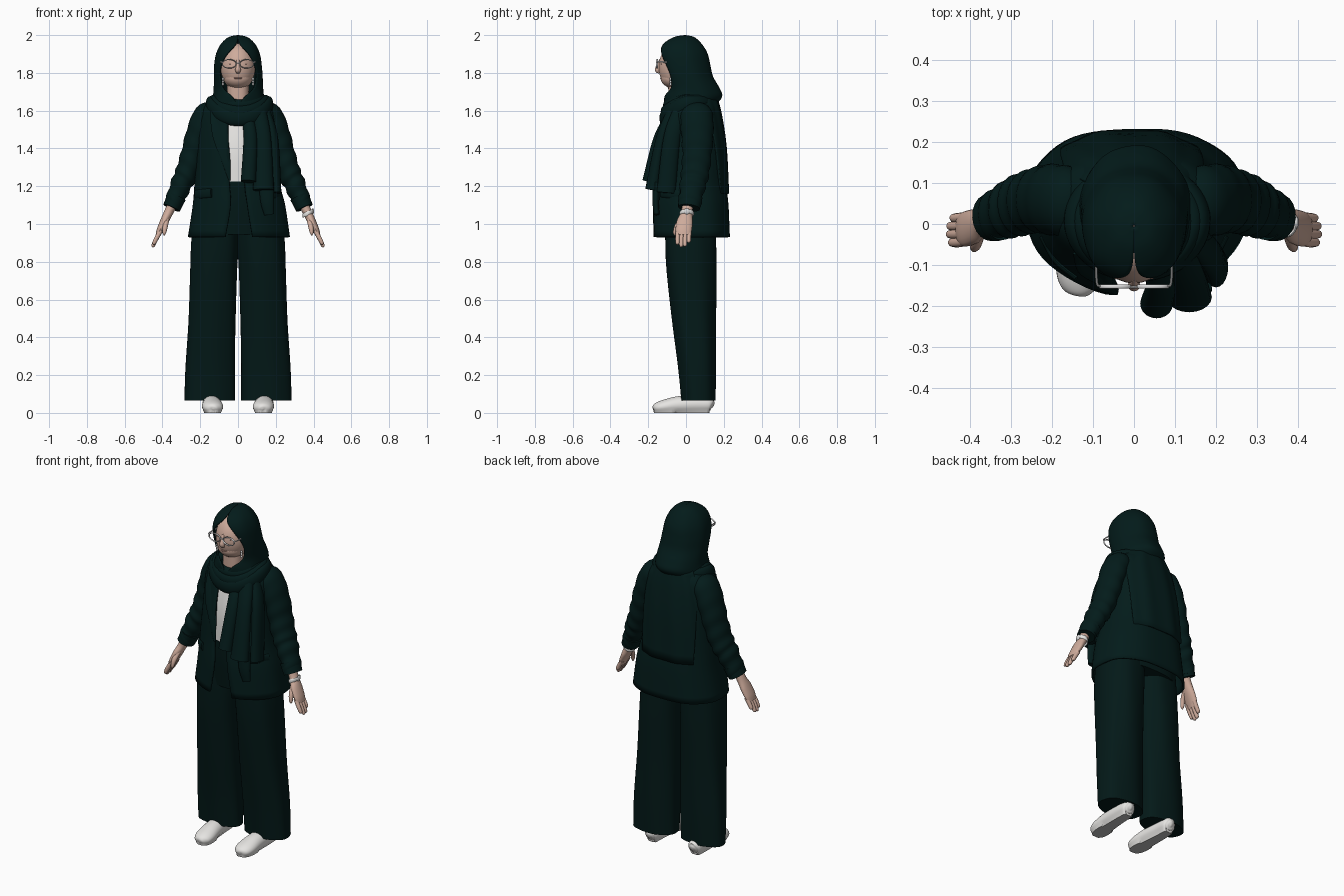
import bpy, bmesh, math
from mathutils import Vector

if "Cube" in bpy.data.objects:
    bpy.data.objects.remove(bpy.data.objects["Cube"], do_unlink=True)

X, Y, Z = Vector((1, 0, 0)), Vector((0, 1, 0)), Vector((0, 0, 1))


def material(name, *rgb):
    mat = bpy.data.materials.new(name)
    mat.use_nodes = True
    mat.diffuse_color = (*rgb, 1)
    mat.node_tree.nodes["Principled BSDF"].inputs["Base Color"].default_value = (*rgb, 1)
    return mat


GREEN = material("deep green cloth", .001, .011, .0105)
TROUSER = material("dark green trouser cloth", .001, .0095, .009)
SKIN = material("skin", .62, .41, .33)
LIP = material("lips", .5, .28, .23)
WHITE = material("white", .79, .78, .76)
SOLE = material("grey sole", .5, .5, .49)
SILVER = material("silver", .72, .72, .72)
BROW = material("eye shadow brown", .34, .2, .16)


def finish(bm, name, mat, thickness=0):
    bmesh.ops.recalc_face_normals(bm, faces=bm.faces)
    mesh = bpy.data.meshes.new(name)
    bm.to_mesh(mesh)
    bm.free()
    mesh.materials.append(mat)
    obj = bpy.data.objects.new(name, mesh)
    bpy.context.collection.objects.link(obj)
    if thickness:
        solid = obj.modifiers.new("thickness", "SOLIDIFY")
        solid.thickness, solid.offset = thickness, 0
    return obj


def spline(keys, steps):
    """Smooth curve through key tuples of any length."""
    k = [Vector(key) for key in keys]
    k = [k[0] * 2 - k[1]] + k + [k[-1] * 2 - k[-2]]
    out = []
    for a, b, c, d in zip(k, k[1:], k[2:], k[3:]):
        for i in range(steps):
            t = i / steps
            out.append(b + (c - a) * (t / 2) + (a * 2 - b * 5 + c * 4 - d) * (t * t / 2)
                       + (b * 3 - a - c * 3 + d) * (t ** 3 / 2))
    return out + [k[-2]]


def skin_rings(rings, wrap, closed=False, caps=False):
    """Join rows of points into a surface."""
    bm = bmesh.new()
    rows = [[bm.verts.new(p) for p in ring] for ring in rings]
    n = len(rows[0])
    for a, b in zip(rows, rows[1:] + rows[:1] if closed else rows[1:]):
        for i in range(n if wrap else n - 1):
            j = (i + 1) % n
            bm.faces.new((a[i], a[j], b[j], b[i]))
    if caps:
        bm.faces.new(rows[0])
        bm.faces.new(rows[-1])
    return bm


def loft(name, mat, keys, thickness=0, ripple=0, folds=9, front=.8, back=.8, steps=5, n=56):
    """Stacked ovals (cx, cy, z, rx, ry[, gap]); gap is the half angle left open in front."""
    opened = len(keys[0]) > 5
    rings = []
    for ring in spline(keys, steps):
        cx, cy, z, rx, ry = ring[:5]
        gap = max(ring[5], 0) if opened else 0
        row = []
        for i in range(n + 1 if opened else n):
            t = gap + (math.tau - 2 * gap) * i / n
            s, c = math.sin(t), math.cos(t)
            f = 1 + ripple * math.sin(folds * t + 4 * z)
            power = front if c > 0 else back
            row.append((cx + rx * f * math.copysign(abs(s) ** power, s),
                        cy - ry * f * math.copysign(abs(c) ** power, c), z))
        rings.append(row)
    return finish(skin_rings(rings, not opened, caps=not opened), name, mat, thickness)


def tube(name, mat, keys, ref, side=1, closed=False, wrinkle=0, steps=6, n=20):
    """Oval tube along (x, y, z, a, b); a lies along ref, b across it."""
    path = [Vector(k) for k in keys] if closed else spline(keys, steps)
    rings, count = [], len(path)
    for i, p in enumerate(path):
        nxt = path[(i + 1) % count] if closed else path[min(i + 1, count - 1)]
        prv = path[i - 1] if closed else path[max(i - 1, 0)]
        tan = (Vector(nxt[:3]) - Vector(prv[:3])).normalized()
        u = (ref - tan * ref.dot(tan)).normalized()
        v = tan.cross(u)
        row = []
        for j in range(n):
            t = math.tau * j / n
            f = 1 + wrinkle * i / count * math.sin(i * 1.3 + math.sin(t) * 1.5)
            q = Vector(p[:3]) + (u * p[3] * math.cos(t) + v * p[4] * math.sin(t)) * f
            row.append((side * q.x, q.y, q.z))
        rings.append(row)
    return finish(skin_rings(rings, True, closed, not closed), name, mat)


def ball(name, mat, place, size):
    bm = bmesh.new()
    bmesh.ops.create_uvsphere(bm, u_segments=32, v_segments=20, radius=1)
    for v in bm.verts:
        v.co = [c + k * r for c, k, r in zip(place, v.co, size)]
    return finish(bm, name, mat)


# Head and face
ball("head", SKIN, (0, -.045, 1.83), (.092, .1, .125))
ball("jaw", SKIN, (0, -.066, 1.775), (.074, .069, .056))
loft("neck", SKIN, [(0, -.035, 1.58, .055, .055), (0, -.035, 1.75, .058, .06)])
tube("nose", SKIN, [(0, -.135, 1.872, .007, .006), (0, -.145, 1.838, .01, .012),
                    (0, -.15, 1.815, .015, .014), (0, -.14, 1.8, .009, .006)], X)
ball("lips", LIP, (0, -.13, 1.772), (.024, .007, .005))

# Eyes, spectacles and earrings
for s, label in ((-1, "right"), (1, "left")):
    ball(label + "_eye", BROW, (s * .036, -.131, 1.848), (.014, .004, .003))
    rim = [(.046 + .037 * math.cos(t), -.153, 1.848 + .023 * math.sin(t), .005, .0025)
           for t in (math.tau * i / 28 for i in range(28))]
    tube(label + "_spectacle_rim", SILVER, rim, Y, s, closed=True, n=8)
    tube(label + "_spectacle_arm", SILVER, [(.082, -.153, 1.856, .004, .003),
         (.091, -.14, 1.858, .004, .003), (.092, -.06, 1.856, .004, .003)], Z, s, n=8)
    for i in range(3):
        ball(label + "_earring", SILVER, (s * .08, -.082, 1.768 - .014 * i), (.006, .006, .008))
tube("spectacle_bridge", SILVER, [(-.01, -.154, 1.853, .003, .003),
                                  (.01, -.154, 1.853, .003, .003)], Z, n=8)

# Headscarf hood, open around the face
loft("headscarf_hood", GREEN, [
    (0, -.005, 1.996, .002, .002, 0), (0, -.01, 1.986, .048, .052, 0),
    (0, -.018, 1.95, .088, .1, .1), (0, -.014, 1.9, .112, .126, .48),
    (0, -.004, 1.84, .122, .13, .76), (.002, .012, 1.78, .125, .128, .82),
    (.003, .035, 1.72, .127, .138, .64), (.003, .038, 1.675, .132, .15, .22),
    (0, .02, 1.63, .145, .13, 0)], .008, .008, 7, .9, 1)

# Draped scarf loops around the neck
for label, rx, ry, back, drop, a in (("lower", .155, .125, 1.635, .075, .042),
                                     ("middle", .138, .118, 1.65, .055, .034),
                                     ("upper", .115, .105, 1.66, .03, .03)):
    loop = [(.008 + rx * math.sin(t), .008 - ry * math.cos(t),
             back - drop * max(0, math.cos(t)) ** 1.4, a, .024)
            for t in (math.tau * i / 48 for i in range(48))]
    tube("scarf_loop_" + label, GREEN, loop, Z, closed=True)

# Scarf ends hanging in front and down the back
for label, keys in (
        ("inner", [(.05, -.08, 1.58, .03, .025), (.065, -.145, 1.45, .036, .028),
                   (.055, -.195, 1.225, .04, .036)]),
        ("middle", [(.11, -.07, 1.6, .04, .03), (.13, -.13, 1.45, .045, .03),
                    (.135, -.178, 1.18, .055, .038)]),
        ("outer", [(.145, -.03, 1.6, .025, .04), (.185, -.075, 1.45, .028, .045),
                   (.2, -.105, 1.165, .03, .05)]),
        ("tail", [(.15, -.155, 1.22, .04, .02), (.155, -.16, 1.12, .036, .018),
                  (.165, -.155, 1.05, .026, .014)])):
    tube("scarf_end_" + label, GREEN, keys, X)
loft("scarf_back_panel", GREEN, [
    (0, .02, 1.67, .13, .14, 2.1), (0, .025, 1.57, .18, .16, 2.12),
    (-.005, .03, 1.4, .205, .18, 2.25), (-.01, .03, 1.16, .22, .194, 2.38)],
    .012, .012, 12)

# Shirt and open jacket
loft("shirt", WHITE, [(0, .02, 1.2, .19, .155), (0, .02, 1.4, .18, .15),
                      (0, .02, 1.6, .12, .11)], front=1.05)
loft("jacket_body", GREEN, [
    (0, .025, 1.67, .1, .1, .35), (0, .03, 1.635, .16, .125, .3),
    (0, .03, 1.57, .2, .14, .27), (-.005, .027, 1.4, .205, .172, .23),
    (-.005, .025, 1.22, .22, .182, .19), (.005, .025, 1.1, .24, .195, .19),
    (.005, .027, .93, .265, .2, .28)], .012, .006, 8, front=1.02)
for s, label in ((-1, "right"), (1, "left")):
    tube(label + "_lapel", GREEN, [(.12, -.07, 1.6, .03, .006), (.095, -.118, 1.47, .04, .006),
         (.062, -.147, 1.33, .022, .006), (.045, -.154, 1.23, .006, .005)], X, s)
    tube(label + "_pocket_flap", GREEN, [(.224, -.03, 1.155, .024, .008),
         (.19, -.09, 1.16, .024, .008), (.14, -.132, 1.165, .024, .008)], Z, s)

    # Sleeves pushed up into wrinkles, with a cuff
    tube(label + "_sleeve", GREEN, [
        (.12, .045, 1.615, .05, .03), (.165, .055, 1.58, .085, .066),
        (.208, .06, 1.48, .085, .066), (.24, .058, 1.37, .077, .062),
        (.272, .048, 1.27, .074, .06), (.305, .035, 1.2, .067, .055),
        (.345, .018, 1.1, .057, .045)], Y, s, wrinkle=.09, n=28)
    tube(label + "_cuff", GREEN, [(.325, .024, 1.145, .064, .051),
                                  (.352, .016, 1.085, .058, .047)], Y, s)

    # Hands
    tube(label + "_hand", SKIN, [
        (.34, .01, 1.12, .03, .027), (.368, .004, 1.06, .03, .024),
        (.39, -.006, 1.015, .042, .022), (.412, -.012, .97, .043, .018),
        (.424, -.012, .94, .038, .013)], Y, s)
    for i, reach in enumerate((.055, .068, .065, .045)):
        y = -.042 + .02 * i
        tube(label + "_finger", SKIN, [
            (.409, y, .965, .012, .012), (.42 + reach * .2, y - .003, .95 - reach * .45, .012, .012),
            (.424 + reach * .38, y - .003, .95 - reach * .95, .01, .01),
            (.425 + reach * .42, y - .002, .946 - reach, .003, .003)], Y, s, n=10)
    tube(label + "_thumb", SKIN, [
        (.378, -.02, 1.03, .016, .014), (.385, -.048, .99, .014, .013),
        (.39, -.059, .955, .01, .01), (.391, -.06, .94, .003, .003)], X, s, n=10)

    # Wide trouser legs meeting at the top, the right one set slightly forward
    shift = .012 if s < 0 else 0
    loft(label + "_trouser_leg", TROUSER, [
        (s * .15, y - shift, z, rx, ry - shift) if z < .1 else (s * cx, y - shift, z, rx, ry - shift)
        for cx, y, z, rx, ry in (
            (.15, .066, .065, .134, .09), (.147, .058, .25, .132, .1),
            (.137, .042, .5, .126, .116), (.129, .03, .75, .124, .132),
            (.122, .025, .9, .125, .135), (.115, .025, 1.05, .118, .135))],
        ripple=.015, folds=6, front=.88, back=.92)

    # Slip-on shoes with a flat sole
    shoe = tube(label + "_shoe", WHITE, [
        (.142, .146, .036, .004, .006), (.142, .138, .04, .024, .028),
        (.142, .12, .044, .04, .042), (.142, .05, .046, .046, .048),
        (.138, -.04, .042, .052, .046), (.134, -.11, .033, .056, .038),
        (.13, -.15, .026, .047, .03), (.128, -.169, .022, .026, .02),
        (.128, -.175, .02, .004, .004)], X, s, n=28)
    shoe.data.materials.append(SOLE)
    for v in shoe.data.vertices:
        v.co.z = v.co.z if v.co.z > .012 else 0
    for face in shoe.data.polygons:
        face.material_index = int(face.center.z < .004)

loft("trouser_hips", TROUSER, [(0, .025, .945, .225, .134), (0, .02, 1.1, .21, .15),
                               (0, .02, 1.225, .192, .157)], front=1.05)

# Wrist watch on the left arm
strap = [(.37 + .026 * math.cos(t), .004 + .034 * math.sin(t), 1.056 + .012 * math.cos(t),
          .011, .004) for t in (math.tau * i / 28 for i in range(28))]
tube("watch_strap", WHITE, strap, Z, closed=True, n=10)
ball("watch_case", SILVER, (.396, .004, 1.067), (.006, .016, .016))

# Smooth shading with sharp hems kept
bpy.ops.object.select_all(action="DESELECT")
for obj in bpy.context.collection.objects:
    if obj.type == "MESH":
        obj.select_set(True)
        bpy.context.view_layer.objects.active = obj
bpy.ops.object.shade_smooth_by_angle(angle=math.radians(40))
